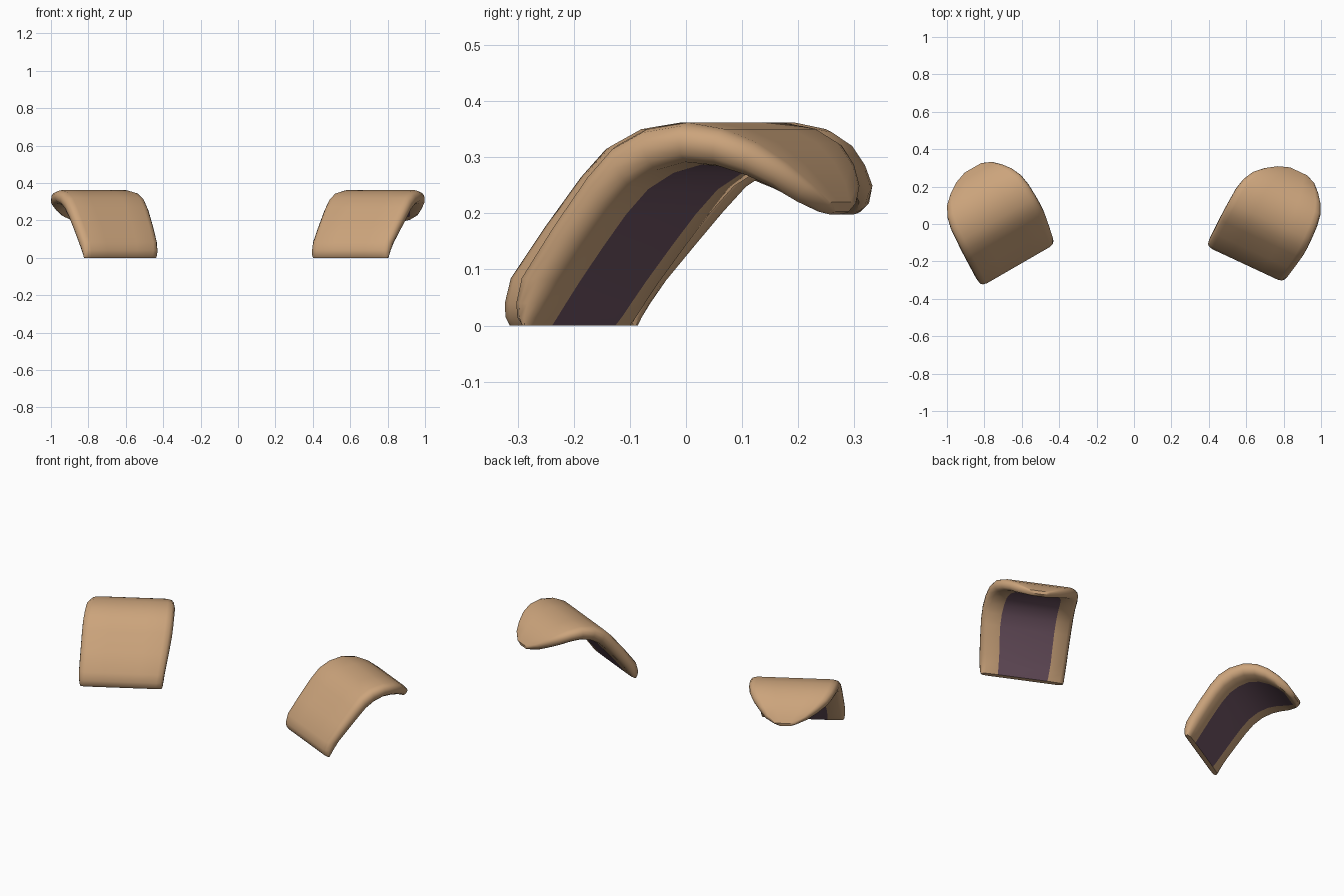
import bpy, bmesh, math


def material(name, color):
    m = bpy.data.materials.new(name)
    m.diffuse_color = (*color, 1)
    return m


tan = material("tan", (0.60, 0.37, 0.20))
plum = material("plum", (0.15, 0.085, 0.12))

# Stations along the shell: outer y, outer z, inner y, inner z, left x, right x
stations = [
    (0.000, 0.000, 0.025, 0.000, -0.222, 0.222),
    (-0.010, 0.015, 0.036, 0.014, -0.226, 0.226),
    (-0.012, 0.040, 0.055, 0.040, -0.228, 0.230),
    (0.000, 0.085, 0.085, 0.080, -0.230, 0.236),
    (0.070, 0.178, 0.135, 0.140, -0.228, 0.250),
    (0.145, 0.270, 0.185, 0.198, -0.226, 0.262),
    (0.195, 0.320, 0.230, 0.243, -0.224, 0.266),
    (0.255, 0.350, 0.280, 0.272, -0.220, 0.266),
    (0.335, 0.362, 0.335, 0.287, -0.215, 0.264),
    (0.405, 0.350, 0.390, 0.282, -0.200, 0.254),
    (0.460, 0.325, 0.440, 0.265, -0.172, 0.230),
    (0.505, 0.290, 0.480, 0.243, -0.125, 0.196),
    (0.540, 0.252, 0.512, 0.219, -0.070, 0.160),
    (0.560, 0.220, 0.533, 0.202, -0.010, 0.110),
    (0.557, 0.203, 0.543, 0.198, 0.020, 0.080),
]
# Half cross-section: fraction of half width, fraction of thickness
half = [(0.40, 0), (0.84, 0.0), (0.94, 0.08), (0.99, 0.27), (1, 0.5),
        (0.97, 0.75), (0.89, 0.94), (0.60, 1.0)]
section = half + [(-f, t) for f, t in reversed(half)]
PAD = len(half) - 1          # inner strip between the last point and its mirror


def make_shell(name, location, angle):
    bm = bmesh.new()
    rings = []
    for yo, zo, yi, zi, xl, xr in stations:
        c, h = (xl + xr) / 2, (xr - xl) / 2
        rings.append([bm.verts.new((c + h * f, yo + (yi - yo) * t, zo + (zi - zo) * t))
                      for f, t in section])
    n = len(section)
    for k, (a, b) in enumerate(zip(rings, rings[1:])):
        for i in range(n):
            j = (i + 1) % n
            face = bm.faces.new((a[i], a[j], b[j], b[i]))
            # dark inner pad
            face.material_index = int(i == PAD and k < 12)
    bm.faces.new(rings[0])
    bm.faces.new(rings[-1])
    bmesh.ops.recalc_face_normals(bm, faces=bm.faces)
    mesh = bpy.data.meshes.new(name)
    bm.to_mesh(mesh)
    bm.free()
    mesh.materials.append(tan)
    mesh.materials.append(plum)
    ob = bpy.data.objects.new(name, mesh)
    bpy.context.collection.objects.link(ob)
    ob.location = location
    ob.rotation_euler.z = math.radians(angle)
    bpy.ops.object.select_all(action='DESELECT')
    ob.select_set(True)
    bpy.context.view_layer.objects.active = ob
    bpy.ops.object.shade_smooth_by_angle(angle=math.radians(40))


# Same shell twice, each turned outwards
make_shell("right_shell", (0.598, -0.205, 0), -25)
make_shell("left_shell", (-0.625, -0.21, 0), 30)
